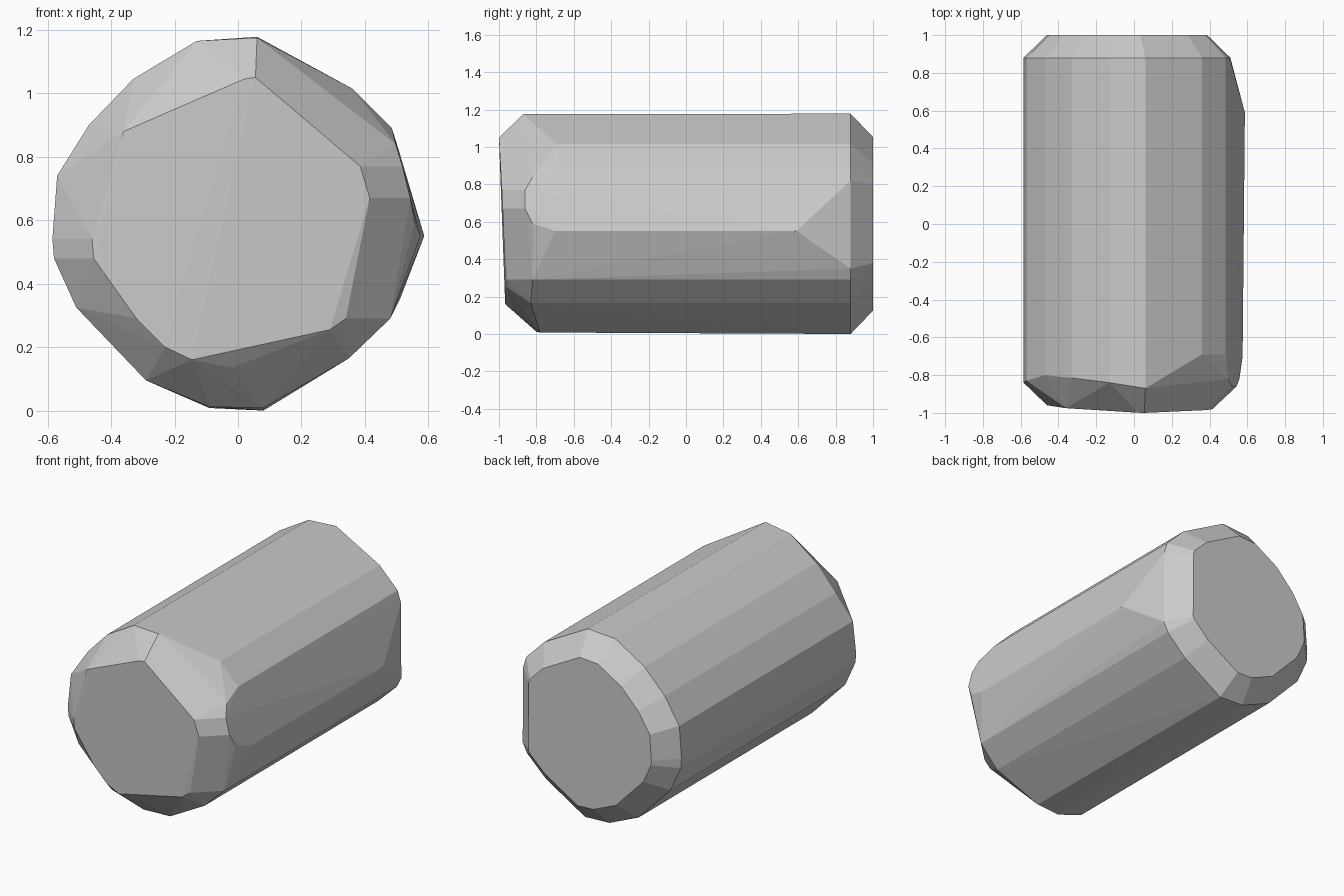
import bpy, bmesh, math
from mathutils import Vector

if "Cube" in bpy.data.objects:
    bpy.data.objects.remove(bpy.data.objects["Cube"])

# Cross-section of the barrel: x, z, and the y where the side ends at the front
barrel = [
    (0.06, 1.175, -0.87), (-0.13, 1.165, -0.84), (-0.33, 1.045, -0.815),
    (-0.47, 0.90, -0.80), (-0.57, 0.74, -0.83), (-0.585, 0.54, -0.84),
    (-0.58, 0.48, -0.84), (-0.51, 0.325, -0.84), (-0.29, 0.095, -0.83),
    (-0.09, 0.012, -0.80), (0.08, 0.008, -0.78), (0.35, 0.165, -0.83),
    (0.48, 0.29, -0.82), (0.575, 0.55, -0.70), (0.485, 0.89, -0.69),
    (0.36, 1.015, -0.69),
]

# Slightly tilted front face
front_cap = [
    (0.055, -1.0, 1.05), (0.02, -0.999, 1.045), (-0.36, -0.975, 0.88),
    (-0.46, -0.96, 0.54), (-0.455, -0.96, 0.48), (-0.32, -0.963, 0.29),
    (-0.23, -0.965, 0.20), (-0.145, -0.967, 0.16), (-0.02, -0.925, 0.135),
    (0.29, -0.965, 0.255), (0.34, -0.955, 0.29), (0.415, -0.98, 0.67),
    (0.385, -0.985, 0.77),
]

# Rounded nick at the front of the right ridge
front_nick = [(0.558, -0.82, 0.59), (0.543, -0.86, 0.67),
              (0.518, -0.86, 0.77), (0.497, -0.82, 0.84)]

# Back ring: the right ridge is cut off flat
back_ring = []
for x, z, _ in barrel:
    if x > 0.55:
        back_ring += [(0.51, 0.35), (0.507, 0.82)]
    else:
        if z < 0.02:
            z = 0.0 if x > 0 else 0.008
        back_ring.append((x, z + 0.003 if z > 1.17 else z))


def inset(ring, d):
    """Mitred inward offset of an anticlockwise 2D polygon."""
    pts = [Vector(p) for p in ring]
    out = []
    for i, p in enumerate(pts):
        a = (p - pts[i - 1]).normalized()
        b = (pts[(i + 1) % len(pts)] - p).normalized()
        na, nb = Vector((-a.y, a.x)), Vector((-b.y, b.x))
        out.append(p + (na + nb) * d / (1 + na.dot(nb)))
    return out


points = [(x, y, z) for x, z, y in barrel] + front_cap + front_nick
points += [(x, 0.88, z) for x, z in back_ring]
points += [(x, 1.0, z) for x, z in inset(back_ring, 0.123)]
points.append((0.587, 0.59, 0.55))    # back end of the right ridge

# Faceted, chamfered solid from its corner points
bm = bmesh.new()
for p in points:
    bm.verts.new(p)
hull = bmesh.ops.convex_hull(bm, input=bm.verts)
loose = [v for v in bm.verts if not v.link_faces]
bmesh.ops.delete(bm, geom=loose, context='VERTS')
bmesh.ops.dissolve_limit(bm, angle_limit=math.radians(1.0),
                         verts=bm.verts, edges=bm.edges)
bmesh.ops.recalc_face_normals(bm, faces=bm.faces)
mesh = bpy.data.meshes.new("faceted_barrel")
bm.to_mesh(mesh)
bm.free()
obj = bpy.data.objects.new("faceted_barrel", mesh)
bpy.context.collection.objects.link(obj)
